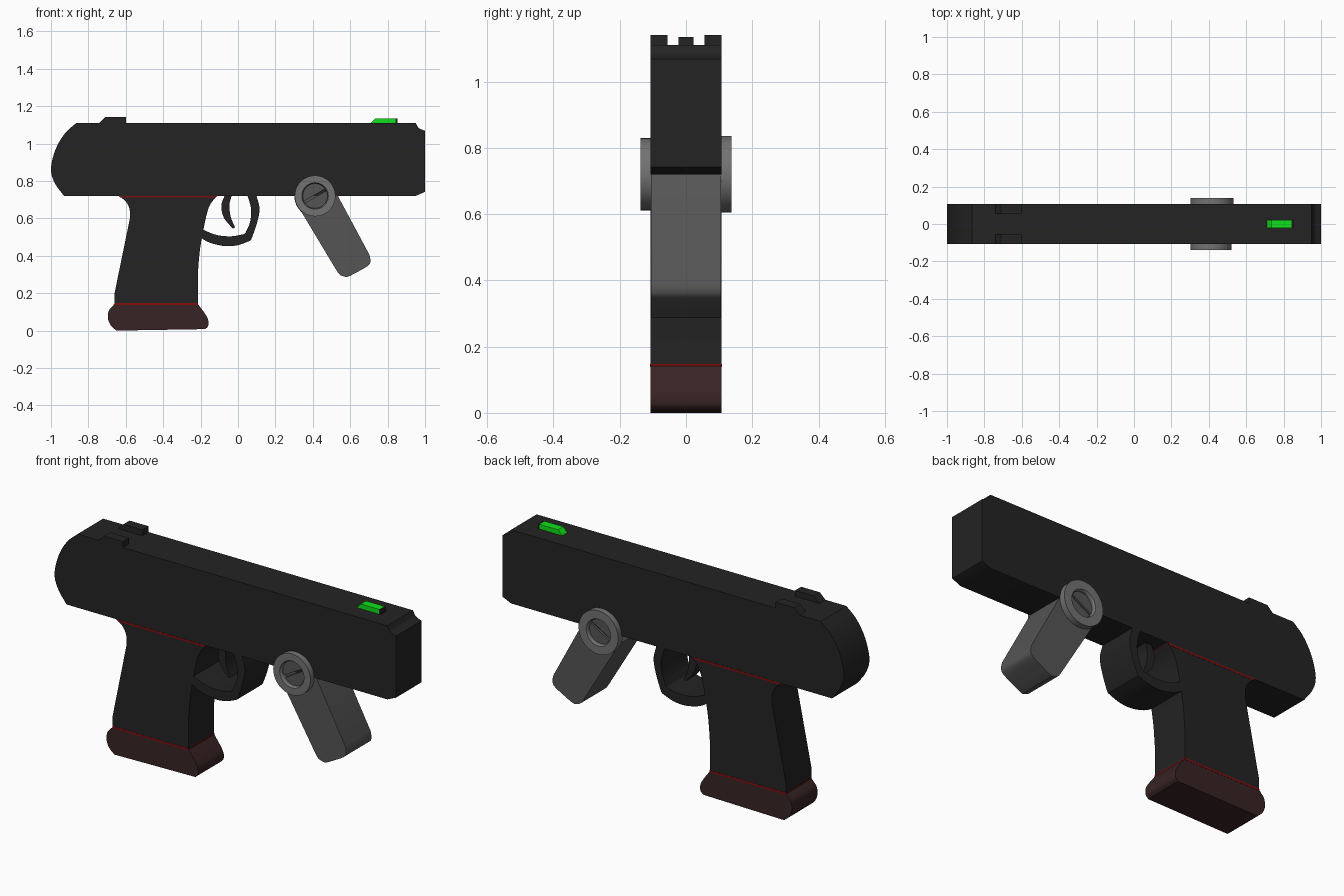
import bpy, bmesh, math
from mathutils import Vector

if "Cube" in bpy.data.objects:
    bpy.data.objects.remove(bpy.data.objects["Cube"])


def material(name, r, g, b):
    m = bpy.data.materials.new(name)
    m.diffuse_color = (r, g, b, 1)
    m.use_nodes = True
    m.node_tree.nodes["Principled BSDF"].inputs["Base Color"].default_value = m.diffuse_color
    return m


BLACK = material("black", 0.017, 0.017, 0.017)
MAROON = material("maroon", 0.04, 0.017, 0.018)
RED = material("red", 0.22, 0.004, 0.004)
GREEN = material("green", 0.005, 0.75, 0.01)
GREY = material("grey", 0.09, 0.09, 0.09)
STEEL = material("steel", 0.17, 0.17, 0.17)
W = 0.107  # half width of the body


def curve(pts, n=6):
    """Smooth curve through the points (Catmull-Rom)."""
    p = [Vector(q) for q in pts]
    p = [2 * p[0] - p[1]] + p + [2 * p[-1] - p[-2]]
    out = []
    for a, b, c, d in zip(p, p[1:], p[2:], p[3:]):
        for i in range(n):
            t = i / n
            v = 0.5 * (2 * b + (c - a) * t + (2 * a - 5 * b + 4 * c - d) * t**2
                       + (3 * b - a - 3 * c + d) * t**3)
            out.append(tuple(v))
    return out + [tuple(pts[-1])]


def finish(name, bm, mat):
    bmesh.ops.remove_doubles(bm, verts=bm.verts, dist=1e-5)
    bmesh.ops.recalc_face_normals(bm, faces=bm.faces)
    me = bpy.data.meshes.new(name)
    bm.to_mesh(me)
    bm.free()
    me.shade_smooth()
    me.set_sharp_from_angle(angle=math.radians(30))
    me.materials.append(mat)
    ob = bpy.data.objects.new(name, me)
    bpy.context.collection.objects.link(ob)
    return ob


def plate(name, outline, y0, y1, mat):
    """Side outline in x, z extruded from y0 to y1."""
    bm = bmesh.new()
    face = bm.faces.new([bm.verts.new((x, y0, z)) for x, z in outline])
    ext = bmesh.ops.extrude_face_region(bm, geom=[face], use_keep_orig=True)
    moved = [g for g in ext["geom"] if isinstance(g, bmesh.types.BMVert)]
    bmesh.ops.translate(bm, verts=moved, vec=(0, y1 - y0, 0))
    return finish(name, bm, mat)


def ring(name, cx, cz, profile, mat, n=40):
    """Closed (radius, y) profile turned about the y axis."""
    bm = bmesh.new()
    loops = []
    for i in range(n):
        a = 2 * math.pi * i / n
        loops.append([bm.verts.new((cx + r * math.cos(a), y, cz + r * math.sin(a)))
                      for r, y in profile])
    k = len(profile)
    for i in range(n):
        A, B = loops[i], loops[(i + 1) % n]
        for j in range(k):
            bm.faces.new((A[j], A[(j + 1) % k], B[(j + 1) % k], B[j]))
    return finish(name, bm, mat)


# Body with rounded rear and chamfered muzzle
body = [(-0.93, 0.72), (0.95, 0.72), (1, 0.742), (1, 1.068)]
body += curve([(0.998, 1.069), (0.967, 1.083), (0.95, 1.11)], 4)
body += curve([(-0.865, 1.11), (-0.925, 1.055), (-0.975, 0.97), (-1, 0.865),
               (-0.98, 0.79), (-0.932, 0.722)])
plate("body", body, -W, W, BLACK)

# Sights
for name, s in (("rear_sight_front", -1), ("rear_sight_back", 1)):
    plate(name, [(-0.75, 1.1), (-0.74, 1.112), (-0.71, 1.141), (-0.6, 1.141), (-0.6, 1.1)],
          s * 0.056, s * W, BLACK)
plate("front_sight", [(0.705, 1.1), (0.712, 1.113), (0.735, 1.135), (0.842, 1.135), (0.842, 1.1)],
      -0.022, 0.022, GREEN)
plate("front_sight_back", [(0.842, 1.1), (0.842, 1.135), (0.852, 1.135), (0.852, 1.1)],
      -0.022, 0.022, BLACK)

# Grip, red trim lines and base
grip = curve([(-0.64, 0.722), (-0.6, 0.69), (-0.58, 0.65), (-0.578, 0.6)])
grip += [(-0.66, 0.2), (-0.66, 0.142), (-0.215, 0.142)]
grip += curve([(-0.215, 0.3), (-0.205, 0.42), (-0.187, 0.53), (-0.165, 0.63),
               (-0.145, 0.68), (-0.11, 0.722)])
plate("grip", grip, -W, W, BLACK)
plate("upper_trim", [(-0.64, 0.721), (-0.628, 0.711), (-0.122, 0.711), (-0.11, 0.721)],
      -W - 0.001, W + 0.001, RED)
plate("lower_trim", [(-0.661, 0.138), (-0.661, 0.148), (-0.214, 0.148), (-0.214, 0.138)],
      -W - 0.001, W + 0.001, RED)
base = curve([(-0.66, 0.143), (-0.69, 0.108), (-0.695, 0.065), (-0.68, 0.028), (-0.65, 0.0)])
base += curve([(-0.175, 0.008), (-0.16, 0.025), (-0.159, 0.055), (-0.175, 0.088), (-0.215, 0.143)])
plate("grip_base", base, -W, W, MAROON)

# Trigger guard and trigger
guard = curve([(-0.21, 0.503), (-0.15, 0.47), (-0.07, 0.452), (0, 0.457), (0.065, 0.48)])
guard += curve([(0.072, 0.49), (0.1, 0.57), (0.115, 0.65), (0.098, 0.725)])
guard += curve([(0.05, 0.725), (0.07, 0.65), (0.064, 0.58), (0.04, 0.522)])
guard += curve([(0.03, 0.515), (-0.04, 0.504), (-0.12, 0.513), (-0.2, 0.545)])
plate("trigger_guard", guard, -W, W, BLACK)
trigger = curve([(-0.07, 0.725), (-0.089, 0.67), (-0.076, 0.605), (-0.028, 0.545)])
trigger += curve([(-0.015, 0.552), (-0.038, 0.605), (-0.046, 0.67), (-0.033, 0.725)])
plate("trigger", trigger, -0.04, 0.04, BLACK)

# Folding fore grip
arm = [(0.315, 0.675)] + curve([(0.525, 0.325), (0.545, 0.298), (0.58, 0.286)], 4)
arm += curve([(0.6, 0.293), (0.69, 0.343), (0.708, 0.37), (0.703, 0.405)], 4)
arm += [(0.51, 0.765), (0.41, 0.8)]
plate("fore_grip", arm, -W + 0.001, W - 0.001, GREY)

# Pivot rings with slotted screws on both sides
for side, s, cx, r in (("front", -1, 0.412, 0.109), ("back", 1, 0.417, 0.116)):
    cz, y0, y1 = 0.72, s * 0.1, s * 0.138
    ring("pivot_ring_" + side, cx, cz,
         [(r, y0), (r, y1), (0.071, y1), (0.066, s * 0.13), (0.066, y0)], STEEL)
    tilt = math.radians(30)
    for half, turn in (("upper", 0), ("lower", math.pi)):
        pts = [(cx + 0.067 * math.cos(tilt + turn + math.radians(a)),
                cz + 0.067 * math.sin(tilt + turn + math.radians(a)))
               for a in range(5, 176, 10)]
        plate(f"pivot_screw_{half}_{side}", pts, y0, s * 0.118, GREY)
